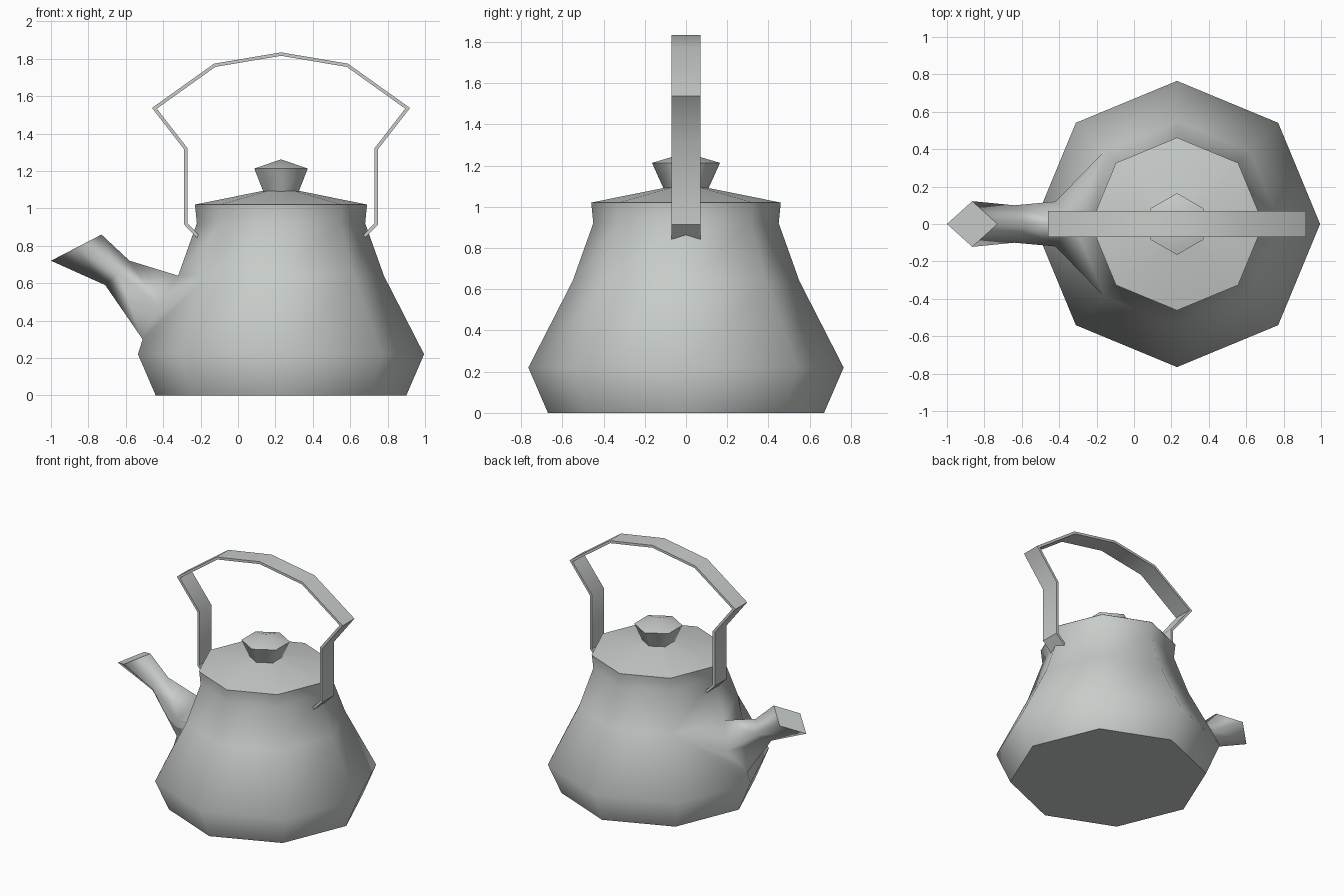
import bpy, bmesh, math

if "Cube" in bpy.data.objects:
    bpy.data.objects.remove(bpy.data.objects["Cube"], do_unlink=True)

AXIS = 0.23  # x of the vessel's centre line

metal = bpy.data.materials.new("grey metal")
metal.use_nodes = True
GREY = (0.58, 0.61, 0.59, 1)
metal.diffuse_color = GREY
metal.node_tree.nodes["Principled BSDF"].inputs["Base Color"].default_value = GREY


def finish(name, bm):
    """Turn a bmesh into a selected, active object."""
    bmesh.ops.recalc_face_normals(bm, faces=bm.faces)
    mesh = bpy.data.meshes.new(name)
    bm.to_mesh(mesh)
    bm.free()
    mesh.materials.append(metal)
    obj = bpy.data.objects.new(name, mesh)
    bpy.context.collection.objects.link(obj)
    bpy.ops.object.select_all(action='DESELECT')
    obj.select_set(True)
    bpy.context.view_layer.objects.active = obj
    return obj


def lathe(bm, profile, sides, turn=0.0):
    """Rings of vertices about the centre line, joined by quads."""
    rings = []
    for r, z in profile:
        angles = [turn + math.tau * i / sides for i in range(sides)]
        rings.append([bm.verts.new((AXIS + r * math.cos(a), r * math.sin(a), z))
                      for a in angles])
    for low, high in zip(rings, rings[1:]):
        for i in range(sides):
            j = (i + 1) % sides
            bm.faces.new((low[i], low[j], high[j], high[i]))
    return rings


# Kettle body: eight-sided profile with a flat base
bm = bmesh.new()
rings = lathe(bm, [(0.67, 0), (0.765, 0.22), (0.55, 0.64), (0.45, 0.92), (0.46, 1.02)], 8)
caps = [bm.faces.new(rings[0])]

# Spout: open the two left panels and grow diamond sections out of them
belly, shoulder = rings[1], rings[2]
panels = [f for f in bm.faces if belly[4] in f.verts and shoulder[4] in f.verts]
bmesh.ops.delete(bm, geom=panels, context='FACES_ONLY')


def diamond(bottom, side, top, top_vert=None):
    (bx, bz), (sx, sy, sz), (tx, tz) = bottom, side, top
    return [bm.verts.new((bx, 0, bz)), bm.verts.new((sx, -sy, sz)),
            top_vert or bm.verts.new((tx, 0, tz)), bm.verts.new((sx, sy, sz))]


root = diamond((-0.51, 0.30), (-0.42, 0.12, 0.48), (-0.32, 0.64), shoulder[4])
neck = diamond((-0.71, 0.59), (-0.64, 0.10, 0.655), (-0.58, 0.72))
tip = diamond((-1.0, 0.72), (-0.865, 0.122, 0.79), (-0.73, 0.86))
for corner, side in ((5, root[1]), (3, root[3])):
    bm.faces.new((belly[4], belly[corner], shoulder[corner], root[0]))
    bm.faces.new((root[0], shoulder[corner], side))
    bm.faces.new((side, shoulder[corner], root[2]))
for a, b in ((root, neck), (neck, tip)):
    for i in range(4):
        j = (i + 1) % 4
        bm.faces.new((a[i], a[j], b[j], b[i]))
caps.append(bm.faces.new(tip))

# Smooth sides, crisp edges around the flat caps
for f in bm.faces:
    f.smooth = True
for cap in caps:
    for e in cap.edges:
        e.smooth = False
finish("kettle_body_and_spout", bm)

# Lid: shallow cone with a flat centre
bm = bmesh.new()
rings = lathe(bm, [(0.462, 1.02), (0.09, 1.095)], 8)
bm.faces.new(rings[-1])
finish("lid", bm)
bpy.ops.object.shade_smooth_by_angle(angle=math.radians(40))

# Knob: six-sided, flaring up to a pointed cap
bm = bmesh.new()
rings = lathe(bm, [(0.105, 1.08), (0.165, 1.213)], 6, math.pi / 2)
apex = bm.verts.new((AXIS, 0, 1.262))
for i in range(6):
    bm.faces.new((rings[1][i], rings[1][(i + 1) % 6], apex))
finish("lid_knob", bm)
bpy.ops.object.shade_smooth_by_angle(angle=math.radians(62))

# Handle: a bent flat strip, mirrored about the centre line
half = [(-0.20, 0.835), (-0.28, 0.918), (-0.28, 1.32), (-0.447, 1.535), (-0.125, 1.765)]
path = half + [(AXIS, 1.825)] + [(2 * AXIS - x, z) for x, z in reversed(half)]
bm = bmesh.new()
strip = [[bm.verts.new((x, y, z)) for y in (-0.07, 0.07)] for x, z in path]
for a, b in zip(strip, strip[1:]):
    bm.faces.new((a[0], a[1], b[1], b[0]))
handle = finish("handle", bm)
solid = handle.modifiers.new("thickness", 'SOLIDIFY')
solid.thickness = 0.018
solid.offset = 0
solid.use_even_offset = True
bpy.ops.object.modifier_apply(modifier=solid.name)
bpy.ops.object.shade_smooth_by_angle(angle=math.radians(40))
